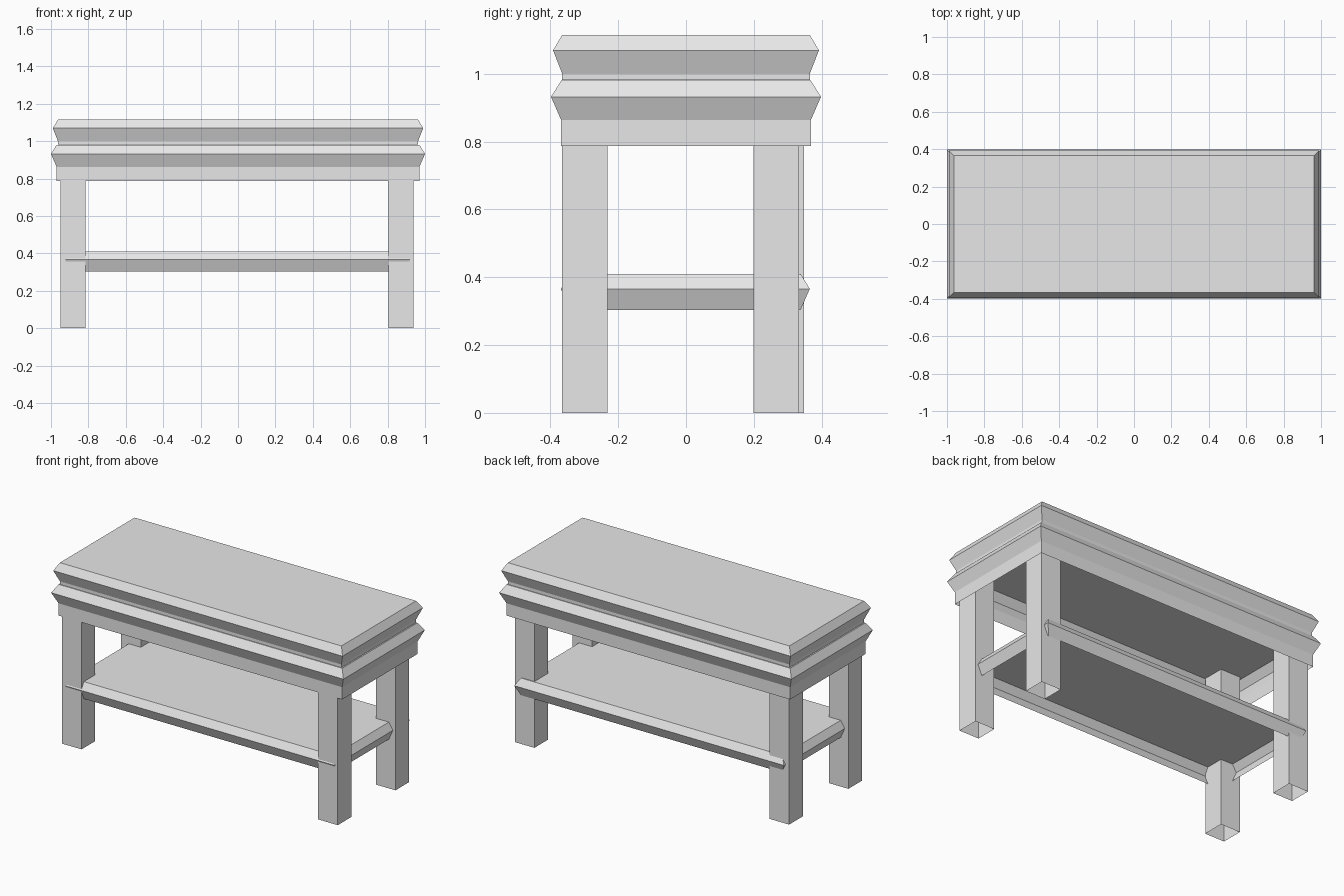
import bpy, bmesh

cube = bpy.data.objects.get("Cube")
if cube:
    bpy.data.objects.remove(cube, do_unlink=True)

grey = bpy.data.materials.new("light_grey")
grey.use_nodes = True
colour = (0.8, 0.8, 0.8, 1)
grey.diffuse_color = colour
grey.node_tree.nodes["Principled BSDF"].inputs["Base Color"].default_value = colour


def moulded_shell(name, size, centre, profile):
    """Rectangular shell, open below and capped on top.
    profile: (outward offset, height) pairs from bottom to top."""
    bm = bmesh.new()
    corners = [(-1, -1), (1, -1), (1, 1), (-1, 1)]
    rings = [[bm.verts.new((centre[0] + sx * (size[0] + out),
                            centre[1] + sy * (size[1] + out), z))
              for sx, sy in corners] for out, z in profile]
    for low, high in zip(rings, rings[1:]):
        for i in range(4):
            j = (i + 1) % 4
            bm.faces.new((low[i], low[j], high[j], high[i]))
    bm.faces.new(rings[-1])
    mesh = bpy.data.meshes.new(name)
    bm.to_mesh(mesh)
    bm.free()
    mesh.materials.append(grey)
    obj = bpy.data.objects.new(name, mesh)
    bpy.context.collection.objects.link(obj)
    return obj


# Tabletop: upper slab on a moulded apron
moulded_shell("top_slab", (0.963, 0.365), (0, 0),
              [(0, 0.981), (0, 1.0), (0.027, 1.069), (0, 1.115)])
moulded_shell("apron", (0.97, 0.368), (0, 0),
              [(0, 0.787), (0, 0.863), (0.03, 0.932), (0, 0.98)])

# Lower shelf with a pointed rim
moulded_shell("shelf", (0.895, 0.34), (-0.002, -0.002),
              [(0, 0.304), (0.027, 0.366), (0, 0.41)])

# Square hollow legs reaching up inside the apron
half = 0.067
for name, x, y in (("front_left_leg", 0.871, -0.298),
                   ("front_right_leg", -0.882, -0.298),
                   ("back_left_leg", 0.871, 0.266),
                   ("back_right_leg", -0.882, 0.281)):
    moulded_shell(name, (half, half), (x, y), [(0, 0), (0, 0.979)])
